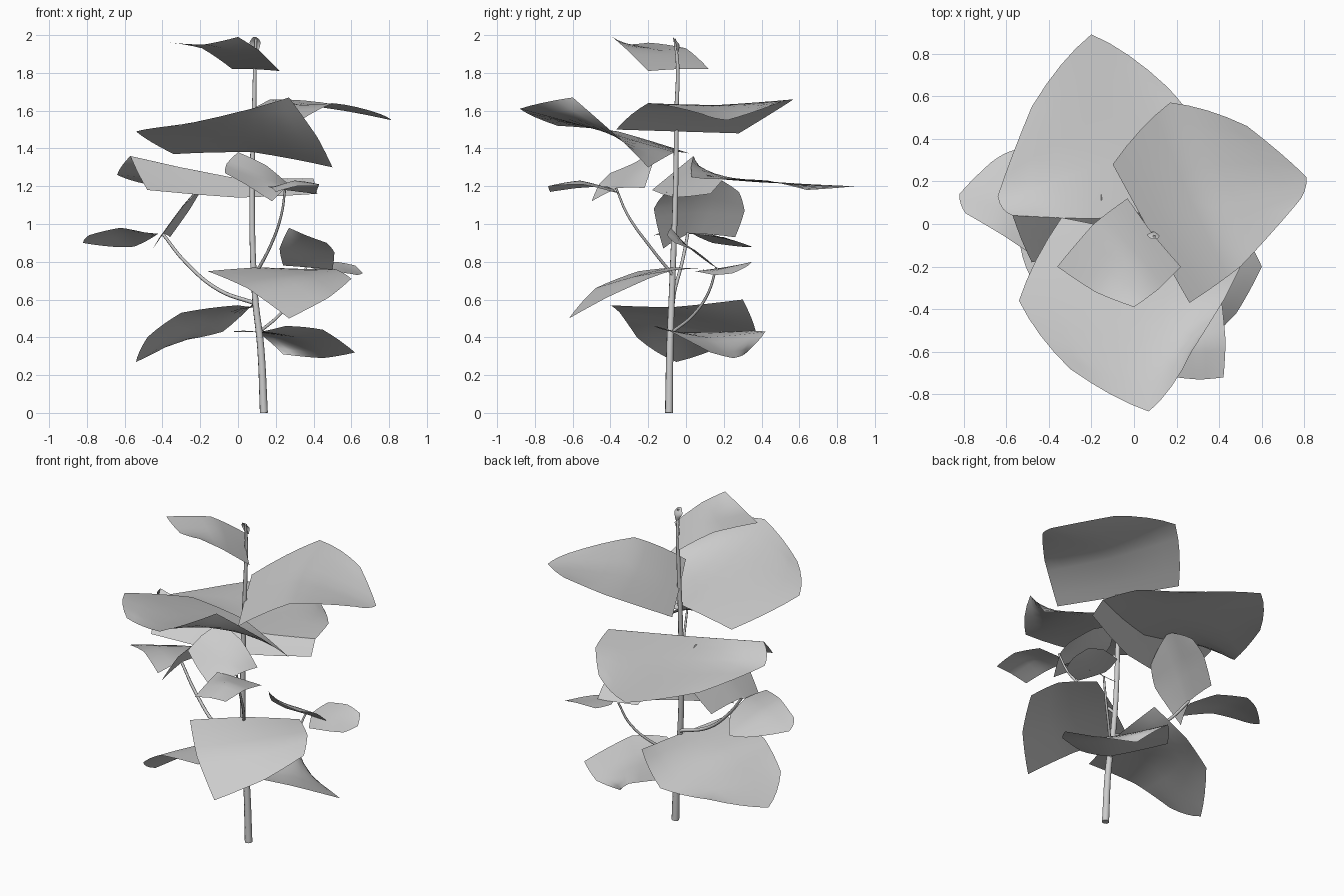
import bpy
from mathutils import Vector


def bend(a, b, c, t, crisp=0.65):
    # path through three points, part smooth curve and part straight fold
    smooth = a * ((1 - t) * (1 - 2 * t)) + b * (4 * t * (1 - t)) + c * (t * (2 * t - 1))
    straight = a.lerp(b, 2 * t) if t < 0.5 else b.lerp(c, 2 * t - 1)
    return smooth.lerp(straight, crisp)


def leaf(name, *ribs, n=8):
    # sheet through three cross ribs, each left / middle / right
    ribs = [[Vector(p) for p in rib] for rib in ribs]
    verts = []
    for j in range(n + 1):
        a, b, c = (bend(*[r[k] for r in ribs], j / n) for k in range(3))
        verts += [bend(a, b, c, i / n) for i in range(n + 1)]
    w = n + 1
    faces = [(j * w + i, j * w + i + 1, (j + 1) * w + i + 1, (j + 1) * w + i)
             for j in range(n) for i in range(n)]
    me = bpy.data.meshes.new(name)
    me.from_pydata(verts, [], faces)
    me.shade_smooth()
    ob = bpy.data.objects.new(name, me)
    bpy.context.collection.objects.link(ob)


def tube(name, pts, r0, r1):
    # tapered round stalk along a smooth path
    cu = bpy.data.curves.new(name, 'CURVE')
    cu.dimensions = '3D'
    cu.bevel_depth = 1.0
    cu.bevel_resolution = 2
    cu.use_fill_caps = True
    cu.resolution_u = 6
    sp = cu.splines.new('BEZIER')
    sp.bezier_points.add(len(pts) - 1)
    for i, (bp, p) in enumerate(zip(sp.bezier_points, pts)):
        bp.co = p
        bp.handle_left_type = bp.handle_right_type = 'AUTO'
        bp.radius = r0 + (r1 - r0) * i / (len(pts) - 1)
    ob = bpy.data.objects.new(name, cu)
    bpy.context.collection.objects.link(ob)
    bpy.ops.object.select_all(action='DESELECT')
    bpy.context.view_layer.objects.active = ob
    ob.select_set(True)
    bpy.ops.object.convert(target='MESH')
    bpy.ops.object.shade_smooth_by_angle(angle=1.1)


# main stem and side stalks
tube("stem", [(.137, -.09, 0), (.12, -.085, .35), (.09, -.075, .62), (.075, -.055, 1.2),
              (.085, -.05, 1.6), (.09, -.045, 1.85), (.095, -.06, 1.98)], .022, .007)
tube("stalk_left", [(.09, -.07, .58), (-.1, -.06, .65), (-.28, -.02, .8), (-.4, .01, .95)], .011, .008)
tube("stalk_front", [(.09, -.07, .73), (.17, -.19, .88), (.23, -.31, 1.05), (.25, -.37, 1.19)], .009, .006)
tube("stalk_right", [(.115, -.07, .43), (.22, .04, .52), (.31, .12, .64), (.36, .16, .77)], .009, .006)

# large leaves on the stem, top to bottom
leaf("top_leaf",
     [(-.03, .12, 1.82), (.09, -.05, 1.82), (.22, -.2, 1.81)],
     [(-.19, .0, 1.93), (-.05, -.13, 1.92), (.11, -.31, 1.92)],
     [(-.36, -.2, 1.96), (-.18, -.32, 1.95), (.0, -.39, 1.99)])
leaf("upper_right_leaf",
     [(-.1, .28, 1.48), (.08, -.05, 1.49), (.26, -.37, 1.5)],
     [(.17, .57, 1.66), (.33, .17, 1.63), (.5, -.2, 1.64)],
     [(.53, .46, 1.63), (.81, .22, 1.55), (.76, .09, 1.58)])
leaf("upper_front_leaf",
     [(-.34, .03, 1.37), (.08, -.06, 1.38), (.5, -.2, 1.30)],
     [(-.54, -.36, 1.49), (.03, -.44, 1.49), (.42, -.36, 1.46)],
     [(-.3, -.68, 1.52), (.07, -.88, 1.61), (.27, -.6, 1.67)])
# the middle back leaf is creased, so its base strip rises to the ridge first
ridge = [(.4, .2, 1.24), (-.05, .03, 1.25), (-.57, .04, 1.36)]
leaf("middle_back_leaf_base",
     [(.42, .13, 1.16), (.0, -.06, 1.14), (-.48, -.18, 1.18)],
     [(.41, .165, 1.2), (-.025, -.015, 1.2), (-.53, -.07, 1.27)],
     ridge, n=4)
leaf("middle_back_leaf",
     ridge,
     [(.33, .43, 1.23), (-.1, .4, 1.22), (-.64, .13, 1.26)],
     [(.16, .64, 1.18), (-.2, .89, 1.2), (-.48, .55, 1.21)])
leaf("lower_front_leaf",
     [(-.16, -.25, .75), (.1, -.07, .77), (.36, .1, .76)],
     [(.05, -.48, .66), (.33, -.28, .72), (.52, -.05, .76)],
     [(.27, -.62, .5), (.48, -.42, .61), (.6, -.2, .71)])
leaf("lower_left_leaf",
     [(.0, -.4, .57), (.09, -.07, .56), (.1, .3, .6)],
     [(-.3, -.35, .53), (-.22, -.03, .5), (-.08, .37, .43)],
     [(-.48, -.26, .4), (-.54, -.05, .27), (-.33, .25, .38)])
leaf("bottom_right_leaf",
     [(-.04, .25, .43), (.12, -.07, .43), (.25, -.17, .46)],
     [(.1, .42, .43), (.3, .12, .4), (.45, -.1, .44)],
     [(.24, .31, .31), (.45, .25, .29), (.62, .13, .32)])

# paired leaflets on the side stalks
leaf("front_stalk_leaflet_a",
     [(.29, -.22, 1.19), (.25, -.36, 1.19), (.18, -.5, 1.12)],
     [(.15, -.18, 1.31), (.1, -.32, 1.25), (.04, -.46, 1.21)],
     [(.0, -.18, 1.38), (-.06, -.28, 1.32), (-.07, -.4, 1.27)])
leaf("front_stalk_leaflet_b",
     [(.15, -.42, 1.2), (.25, -.38, 1.18), (.41, -.35, 1.16)],
     [(.18, -.58, 1.19), (.3, -.56, 1.23), (.43, -.55, 1.21)],
     [(.2, -.72, 1.17), (.31, -.73, 1.2), (.42, -.72, 1.2)])
leaf("left_stalk_leaflet_a",
     [(-.45, -.12, .87), (-.4, .02, .95), (-.36, .26, .93)],
     [(-.3, -.17, 1.08), (-.29, .08, 1.1), (-.26, .31, 1.07)],
     [(-.21, -.1, 1.17), (-.15, .12, 1.26), (-.2, .28, 1.17)])
leaf("left_stalk_leaflet_b",
     [(-.44, -.17, .94), (-.42, .0, .95), (-.45, .2, .93)],
     [(-.62, -.05, .98), (-.62, .12, .95), (-.55, .35, .88)],
     [(-.79, .05, .94), (-.82, .14, .9), (-.67, .29, .88)])
leaf("right_stalk_leaflet_a",
     [(.5, .17, .76), (.38, .16, .77), (.24, .14, .78)],
     [(.51, .06, .85), (.38, .05, .86), (.22, .02, .87)],
     [(.47, -.06, .9), (.36, -.1, .94), (.27, -.08, .98)])
leaf("right_stalk_leaflet_b",
     [(.4, .33, .79), (.38, .2, .77), (.46, .05, .75)],
     [(.52, .35, .8), (.53, .22, .77), (.57, .1, .74)],
     [(.62, .33, .78), (.66, .25, .74), (.63, .15, .73)])

# small curled bud at the tip
leaf("tip_bud",
     [(.085, -.05, 1.92), (.095, -.04, 1.91), (.11, -.05, 1.92)],
     [(.06, -.05, 1.96), (.095, -.035, 1.95), (.12, -.055, 1.96)],
     [(.08, -.07, 1.99), (.095, -.07, 1.99), (.11, -.07, 1.98)], n=4)
